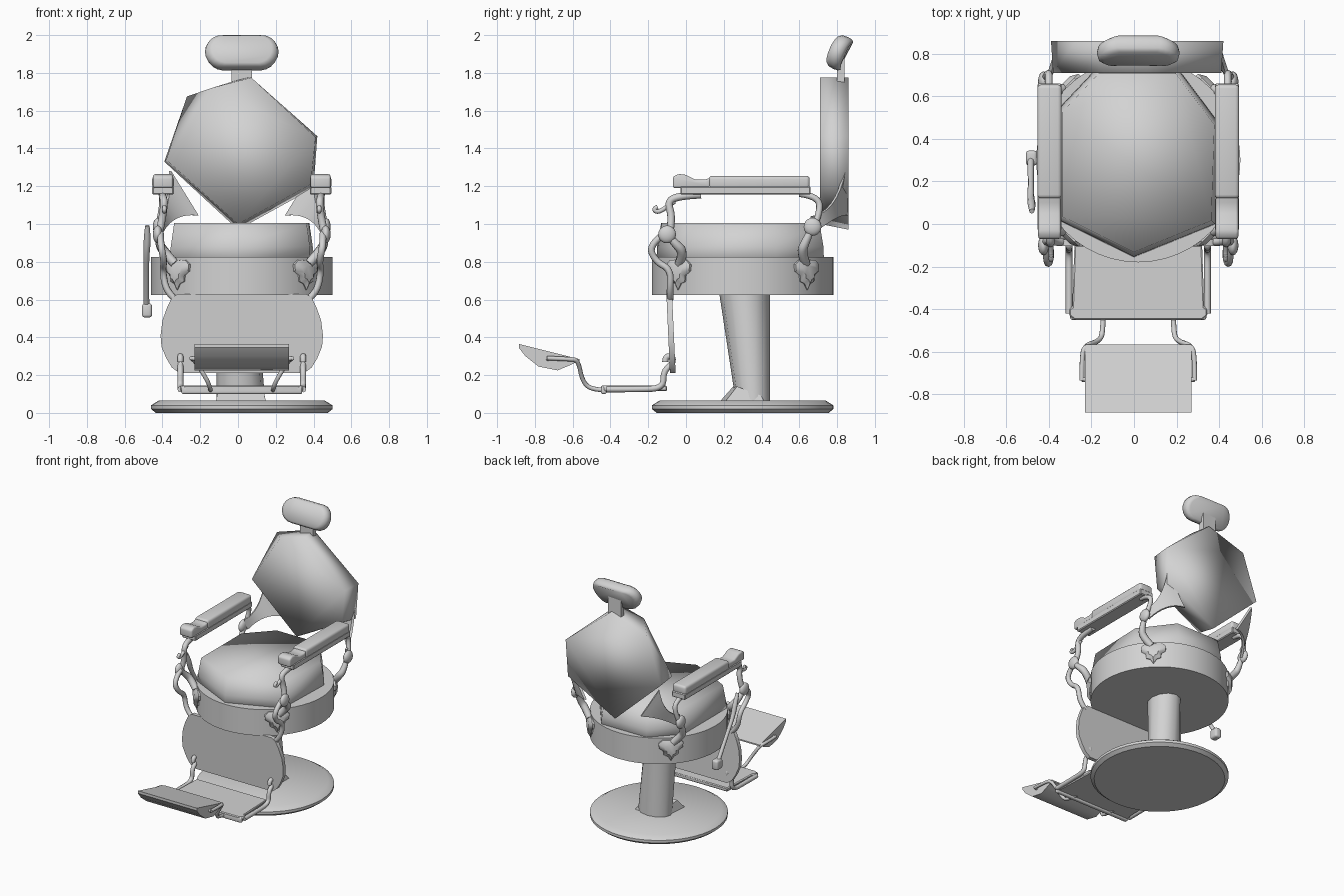
import bpy, bmesh, math
from mathutils import Vector

if "Cube" in bpy.data.objects:
    bpy.data.objects.remove(bpy.data.objects["Cube"])

CX = 0.02  # symmetry plane of the chair
grey = bpy.data.materials.new("plain grey")
grey.diffuse_color = (0.65, 0.65, 0.65, 1)
grey.use_nodes = True
grey.node_tree.nodes["Principled BSDF"].inputs["Base Color"].default_value = grey.diffuse_color


def finish(ob, angle=35, bevel=0, seg=3):
    ob.data.materials.clear()
    ob.data.materials.append(grey)
    bpy.ops.object.select_all(action='DESELECT')
    ob.select_set(True)
    bpy.context.view_layer.objects.active = ob
    if bevel:
        m = ob.modifiers.new("bevel", 'BEVEL')
        m.width, m.segments, m.limit_method = bevel, seg, 'ANGLE'
        bpy.ops.object.modifier_apply(modifier=m.name)
    bpy.ops.object.shade_smooth_by_angle(angle=math.radians(angle))
    return ob


def loft(name, rings, angle=35, bevel=0, seg=3):
    """Solid through closed rings that share a vertex count."""
    bm = bmesh.new()
    vs = [[bm.verts.new(p) for p in r] for r in rings]
    n = len(vs[0])
    for a, b in zip(vs, vs[1:]):
        for i in range(n):
            bm.faces.new((a[i], a[(i + 1) % n], b[(i + 1) % n], b[i]))
    bm.faces.new(vs[0])
    bm.faces.new(vs[-1])
    bmesh.ops.recalc_face_normals(bm, faces=bm.faces)
    me = bpy.data.meshes.new(name)
    bm.to_mesh(me)
    bm.free()
    ob = bpy.data.objects.new(name, me)
    bpy.context.collection.objects.link(ob)
    return finish(ob, angle, bevel, seg)


def prism(name, pts, axis, lo, hi, **kw):
    put = {'x': lambda a, b, c: (c, a, b), 'y': lambda a, b, c: (a, c, b),
           'z': lambda a, b, c: (a, b, c)}[axis]
    return loft(name, [[put(a, b, c) for a, b in pts] for c in (lo, hi)], **kw)


def rect(a0, a1, b0, b1):
    return [(a0, b0), (a1, b0), (a1, b1), (a0, b1)]


def ring(x, y, z, rx, ry, n):
    return [(x + rx * math.cos(math.tau * i / n), y + ry * math.sin(math.tau * i / n), z) for i in range(n)]


def tube(name, pts, r, taper=None):
    cu = bpy.data.curves.new(name, 'CURVE')
    cu.dimensions = '3D'
    cu.bevel_depth, cu.bevel_resolution, cu.use_fill_caps = r, 2, True
    sp = cu.splines.new('NURBS')
    sp.points.add(len(pts) - 1)
    for i, p in enumerate(pts):
        sp.points[i].co = (*p, 1)
        sp.points[i].radius = taper[i] if taper else 1
    sp.order_u, sp.use_endpoint_u, sp.resolution_u = 3, True, 5
    ob = bpy.data.objects.new(name, cu)
    bpy.context.collection.objects.link(ob)
    bpy.ops.object.select_all(action='DESELECT')
    ob.select_set(True)
    bpy.context.view_layer.objects.active = ob
    bpy.ops.object.convert(target='MESH')
    return finish(bpy.context.object, 50)


# floor disc, pedestal and its foot
loft("base_disc", [ring(CX, .3, z, r, r, 48) for z, r in ((0, .455), (.02, .48), (.04, .48), (.065, .44))])
loft("pedestal", [ring(.015, .355, .05, .13, .09, 12), ring(-.01, .31, .64, .105, .135, 12)], angle=50)
loft("pedestal_foot", [[(-.12, .17, .05), (.15, .2, .05), (.15, .42, .05), (-.1, .4, .05)],
                       [(-.1, .25, .14), (.13, .27, .14), (.13, .4, .09), (-.08, .4, .09)]])

# seat drum and faceted, smooth-shaded cushion
loft("seat_drum", [ring(CX, .3, z, .48, .48, 48) for z in (.625, .825)])
cushion = [(0, -.14), (.37, .01), (.385, .47), (.2, .715), (-.17, .715), (-.345, .53), (-.345, .03)]
loft("seat_cushion", [[(CX + (x - CX) * s, .3 + (y - .3) * s, z) for x, y in cushion]
                      for z, s in ((.78, 1.04), (.88, 1.03), (1.005, .98))], angle=180)

# faceted backrest
front = [(.07, 1.775), (.41, 1.46), (.385, 1.21), (0, 1.0), (-.38, 1.34), (-.14, 1.72)]
back = [(.04, 1.775), (.42, 1.465), (.40, 1.19), (0, .97), (-.39, 1.33), (-.27, 1.675)]
loft("backrest", [[(x, .71, z) for x, z in front], [(x, .86, z) for x, z in back]], angle=180)

# headrest: curved, tilted pillow on a post
prism("headrest_post", rect(-.035, .075, .80, .84), 'z', 1.74, 1.9)
outline = [(.105 * sx + .09 * math.cos(a), .093 * math.sin(a))
           for sx, start in ((1, -90), (-1, 90)) for a in [math.radians(start + 18 * k) for k in range(11)]]
head = loft("headrest", [[(x * k, y - .6 * x * x, z * k) for x, z in outline]
                         for y, k in ((-.036, .82), (-.02, .96), (.01, 1), (.035, .97), (.048, .86))], angle=60)
head.location = (CX, .815, 1.907)
head.rotation_euler.x = math.radians(-24)

# leg shield, leaning slightly
half = [(.33, .21), (.37, .24), (.40, .29), (.425, .35), (.43, .41), (.42, .49), (.395, .56), (.37, .61), (.34, .63)]
shield = [(CX + x, z) for x, z in half] + [(CX - x, z) for x, z in reversed(half)]
loft("leg_shield", [[(x, y - .045 * (z - .21), z) for x, z in shield] for y in (-.085, -.055)])
# foot platform with rounded front corners and front lip
plat = [(.30, -.10), (.31, -.39), (.325, -.40), (.325, -.43), (.30, -.45)]
plat = [(CX + x, y) for x, y in plat] + [(CX - x, y) for x, y in reversed(plat)]
prism("foot_platform", plat, 'z', .115, .145, bevel=.006, seg=1)
prism("platform_front_lip", rect(CX - .32, CX + .32, -.45, -.42), 'z', .10, .14, bevel=.01)

# sloping foot pad with lens section
pad = [(-.885, .365), (-.885, .345), (-.85, .30), (-.78, .245), (-.68, .225), (-.62, .25), (-.565, .275), (-.565, .285)]
prism("foot_pad", pad, 'x', -.23, .27)

LEAF = [(0, -.09), (.022, -.055), (.05, -.045), (.055, -.01), (.083, .01), (.088, .045), (.06, .07), (.02, .068)]


def bez(a, b, c, t):
    return Vector(a) * (1 - t) ** 2 + Vector(b) * 2 * t * (1 - t) + Vector(c) * t * t


for s, side in ((-1, "left"), (1, "right")):
    def P(dx, y, z):
        return (CX + s * dx, y, z)

    def path(dx, yz):
        return [P(dx, y, z) for y, z in yz]

    # armrest: rail, long cushion, rounded front grip
    def arm(part, w, yz, b, seg=3):
        lo, hi = sorted((CX + s * (.417 - w), CX + s * (.417 + w)))
        prism(side + part, yz, 'x', lo, hi, bevel=b, seg=seg)
    arm("_arm_rail", .057, rect(-.03, .66, 1.155, 1.2), .006, 1)
    arm("_arm_cushion", .057, rect(.12, .655, 1.185, 1.255), .018)
    arm("_arm_grip", .053, [(-.07, 1.19), (.13, 1.19), (.13, 1.245), (.10, 1.235), (.05, 1.235),
                            (0, 1.26), (-.04, 1.265), (-.07, 1.25)], .012)

    # front scroll under the arm
    tube(side + "_front_scroll", [P(.42, .08, 1.155), P(.42, -.03, 1.15), P(.41, -.10, 1.12),
                                  P(.42, -.07, 1.03), P(.44, -.09, .94)], .02)
    tube(side + "_scroll_curl", path(.41, [(-.06, 1.12), (-.10, 1.09), (-.15, 1.06), (-.175, 1.08), (-.15, 1.09)]), .012)
    # rear arm bracket
    tube(side + "_rear_arm_strut", [P(.42, .6, 1.16), P(.42, .68, 1.15), P(.42, .72, 1.09), P(.44, .68, .99)], .017)
    # flared wing holding the backrest
    rows = []
    for i in range(9):
        t = i / 8
        a = bez(P(.385, .845, 1.28), P(.395, .80, 1.06), P(.44, .67, 1.04), t)
        b = bez(P(.24, .86, 1.045), P(.37, .82, 1.06), P(.425, .69, .96), t)
        off = Vector((s * .012, .012, 0))
        rows.append([a, b, b - off, a - off])
    loft(side + "_back_wing", rows, angle=50)

    # knobs, straps and leaf ornaments, front and rear
    for y, z, d, pos in ((-.10, .945, -1, "front"), (.67, .985, 1, "rear")):
        bpy.ops.mesh.primitive_uv_sphere_add(segments=16, ring_count=10, radius=.047, location=P(.445, y, z))
        knob = bpy.context.object
        knob.name = f"{side}_{pos}_knob"
        knob.scale.x = .55
        finish(knob, 60)
        tube(f"{side}_{pos}_strap", [P(.44, y, z), P(.44, y - d * .04, .90), P(.41, .3 + d * .31, .85),
                                     P(.355, .3 + d * .335, .79)], .028, (.6, .8, 1, .9))
        rad, tan = Vector((s, d, 0)).normalized(), Vector((s, -d, 0)).normalized()
        mid = Vector((CX, .3, .74))
        shape = LEAF + [(-u, v) for u, v in reversed(LEAF[1:])]
        loft(f"{side}_{pos}_leaf", [[mid + rad * r + tan * u * k + Vector((0, 0, v * k)) for u, v in shape]
                                    for r, k in ((.455, 1), (.485, 1), (.505, .6))], angle=40)

    # strap from the front knob down to the leg shield
    tube(side + "_shield_strap", [P(.43, -.11, .95), P(.43, -.20, .89), P(.41, -.16, .80), P(.42, -.08, .76),
                                  P(.40, -.085, .64), P(.35, -.085, .60)], .018)
    # curled platform bracket
    tube(side + "_platform_bracket", path(.325, [(-.42, .125), (-.25, .125), (-.12, .13), (-.12, .22), (-.07, .26),
                                                 (-.07, .30), (-.11, .30), (-.11, .27)]), .016)
    # rods carrying the foot pad
    tube(side + "_foot_rod", [P(.165, -.40, .12), P(.165, -.50, .12), P(.18, -.55, .17), P(.25, -.57, .28),
                              P(.265, -.62, .285), P(.265, -.735, .29)], .012)
    tube(side + "_rod_tip", [P(.265, -.73, .29), P(.24, -.73, .285)], .012)

# tilting lever on the left
tube("lever", [(-.48, .06, .99), (-.48, .09, .92), (-.485, .12, .84), (-.485, .2, .72), (-.485, .31, .55)],
     .02, (.6, 1, .8, .65, .8))
prism("lever_hub", rect(.275, .345, .505, .58), 'x', -.508, -.455, bevel=.015)
